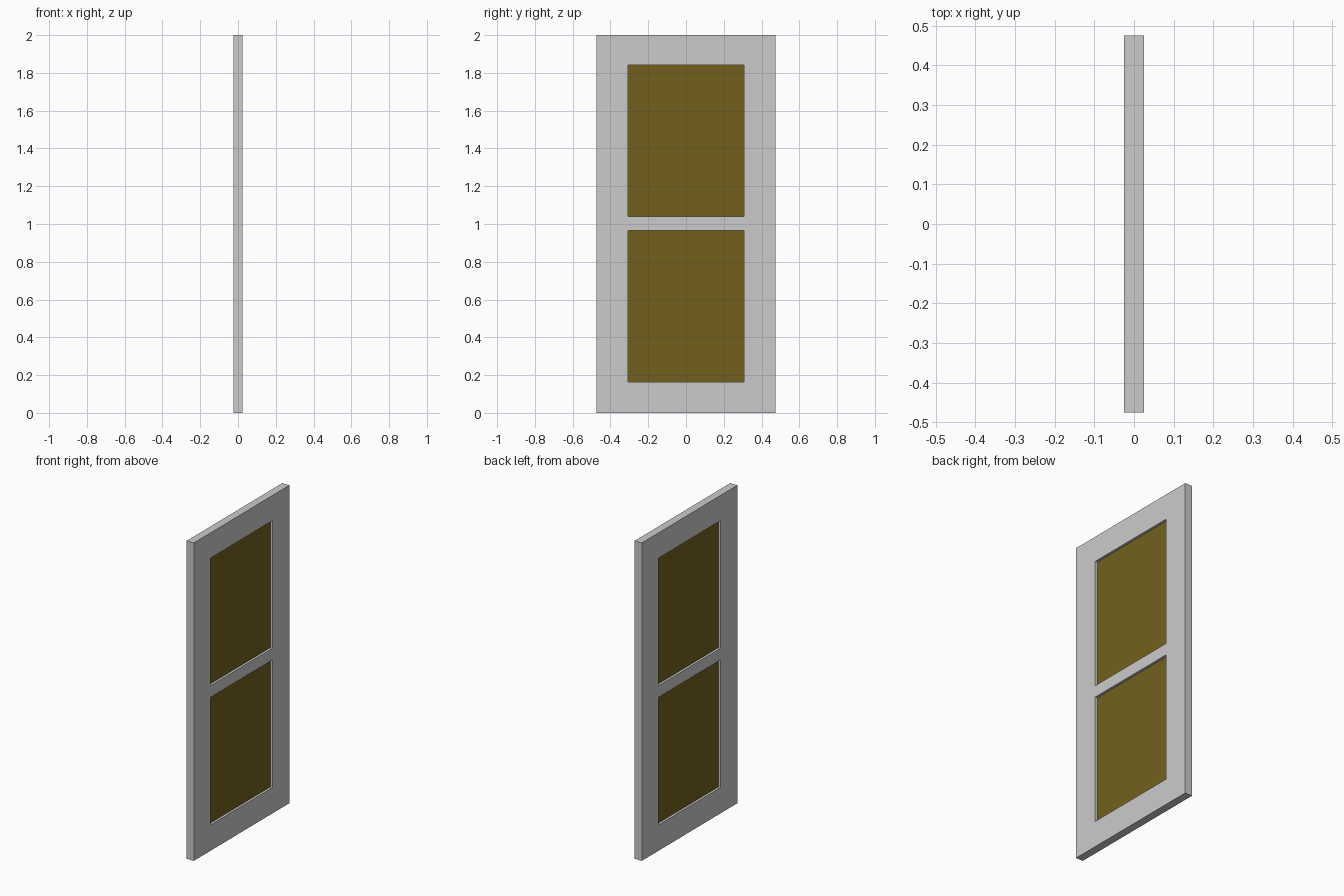
import bpy

if "Cube" in bpy.data.objects:
    bpy.data.objects.remove(bpy.data.objects["Cube"])

WIDTH, HEIGHT, DEPTH = 0.95, 2.0, 0.05
PANE_W, PANE_H, PANE_D = 0.615, 0.803, 0.02
PANE_Z = {"lower": 0.564, "upper": 1.44}


def box(name, size, z):
    bpy.ops.mesh.primitive_cube_add(size=1, location=(0, 0, z))
    ob = bpy.context.object
    ob.name = name
    ob.scale = size
    bpy.ops.object.transform_apply(location=False, rotation=False, scale=True)
    return ob


glass = bpy.data.materials.new("dark_amber_glass")
glass.diffuse_color = (0.17, 0.118, 0.0115, 1)
glass.use_nodes = True
glass.node_tree.nodes["Principled BSDF"].inputs["Base Color"].default_value = glass.diffuse_color

# Door leaf, cut through by two window openings
frame = box("door_frame", (DEPTH, WIDTH, HEIGHT), HEIGHT / 2)

for level, z in PANE_Z.items():
    cutter = box(level + "_opening_cutter", (DEPTH * 3, PANE_W, PANE_H), z)
    cutter.hide_render = True
    cutter.hide_set(True)
    cut = frame.modifiers.new(level + "_opening", 'BOOLEAN')
    cut.operation = 'DIFFERENCE'
    cut.solver = 'EXACT'
    cut.object = cutter

    # Glass pane recessed equally from both faces
    pane = box(level + "_glass_pane", (PANE_D, PANE_W, PANE_H), z)
    pane.data.materials.append(glass)
